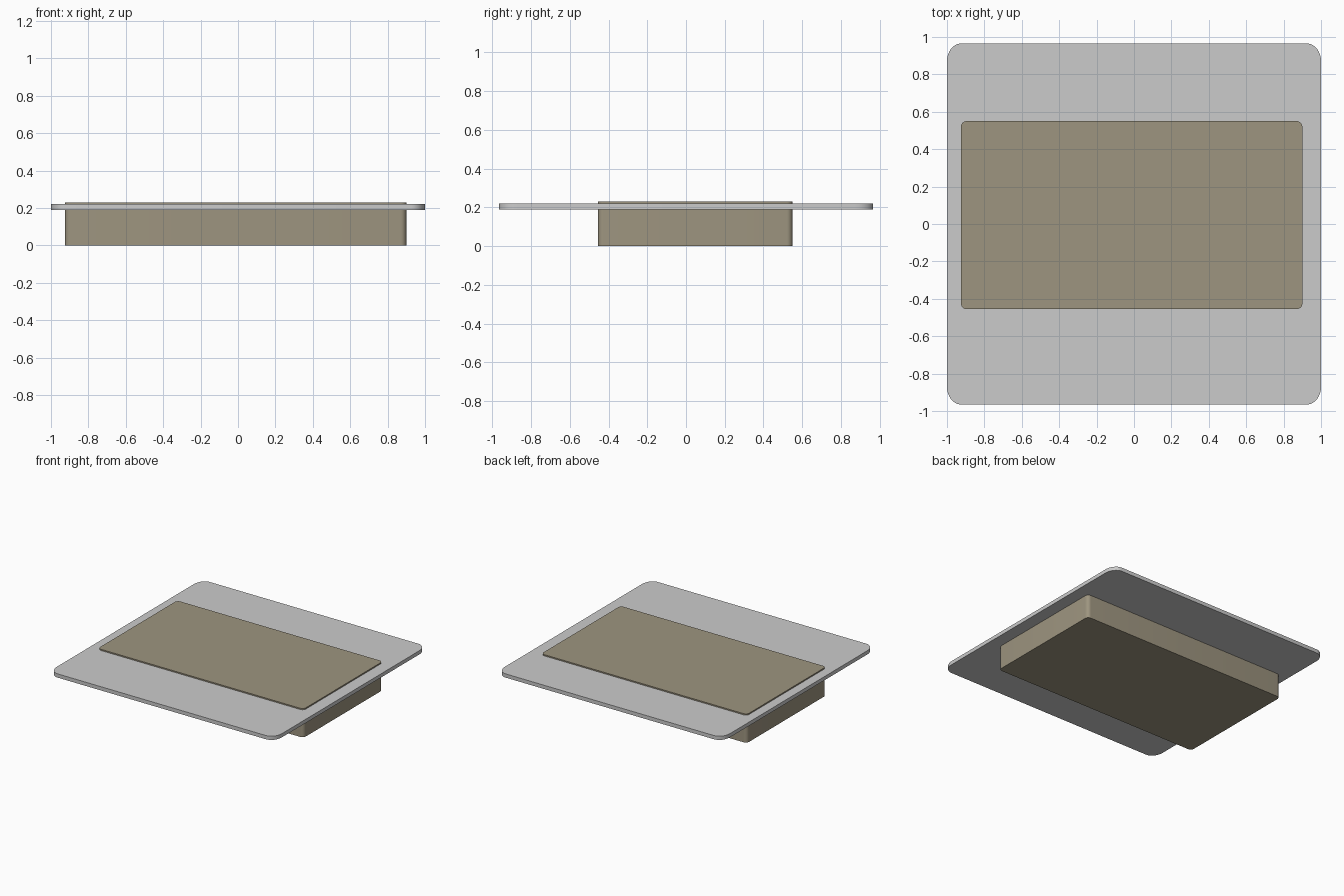
import bpy, bmesh
from math import cos, sin, pi, radians

if "Cube" in bpy.data.objects:
    bpy.data.objects.remove(bpy.data.objects["Cube"])


def rounded_slab(name, x0, x1, y0, y1, z0, z1, rx, ry, steps=8):
    """Upright slab with rounded vertical corners."""
    bm = bmesh.new()
    corners = [(x1 - rx, y1 - ry), (x0 + rx, y1 - ry),
               (x0 + rx, y0 + ry), (x1 - rx, y0 + ry)]
    outline = []
    for i, (cx, cy) in enumerate(corners):
        for s in range(steps + 1):
            a = (i + s / steps) * pi / 2
            outline.append(bm.verts.new((cx + rx * cos(a), cy + ry * sin(a), z0)))
    base = bm.faces.new(outline)
    top = bmesh.ops.extrude_face_region(bm, geom=[base], use_keep_orig=True)["geom"]
    for v in top:
        if isinstance(v, bmesh.types.BMVert):
            v.co.z = z1
    bmesh.ops.recalc_face_normals(bm, faces=bm.faces)
    mesh = bpy.data.meshes.new(name)
    bm.to_mesh(mesh)
    bm.free()
    obj = bpy.data.objects.new(name, mesh)
    bpy.context.collection.objects.link(obj)
    bpy.ops.object.select_all(action='DESELECT')
    obj.select_set(True)
    bpy.context.view_layer.objects.active = obj
    bpy.ops.object.shade_smooth_by_angle(angle=radians(30))
    return obj


# Thin grey plate
rounded_slab("plate", -1, 1, -0.965, 0.965, 0.19, 0.22, 0.075, 0.095)

# Tan block set through the plate, slightly off centre
block = rounded_slab("block", -0.925, 0.9, -0.455, 0.55, 0, 0.23, 0.03, 0.03)
tan = bpy.data.materials.new("tan")
tan.diffuse_color = (0.34, 0.30, 0.215, 1)
tan.use_nodes = True
tan.node_tree.nodes["Principled BSDF"].inputs["Base Color"].default_value = tan.diffuse_color
block.data.materials.append(tan)
